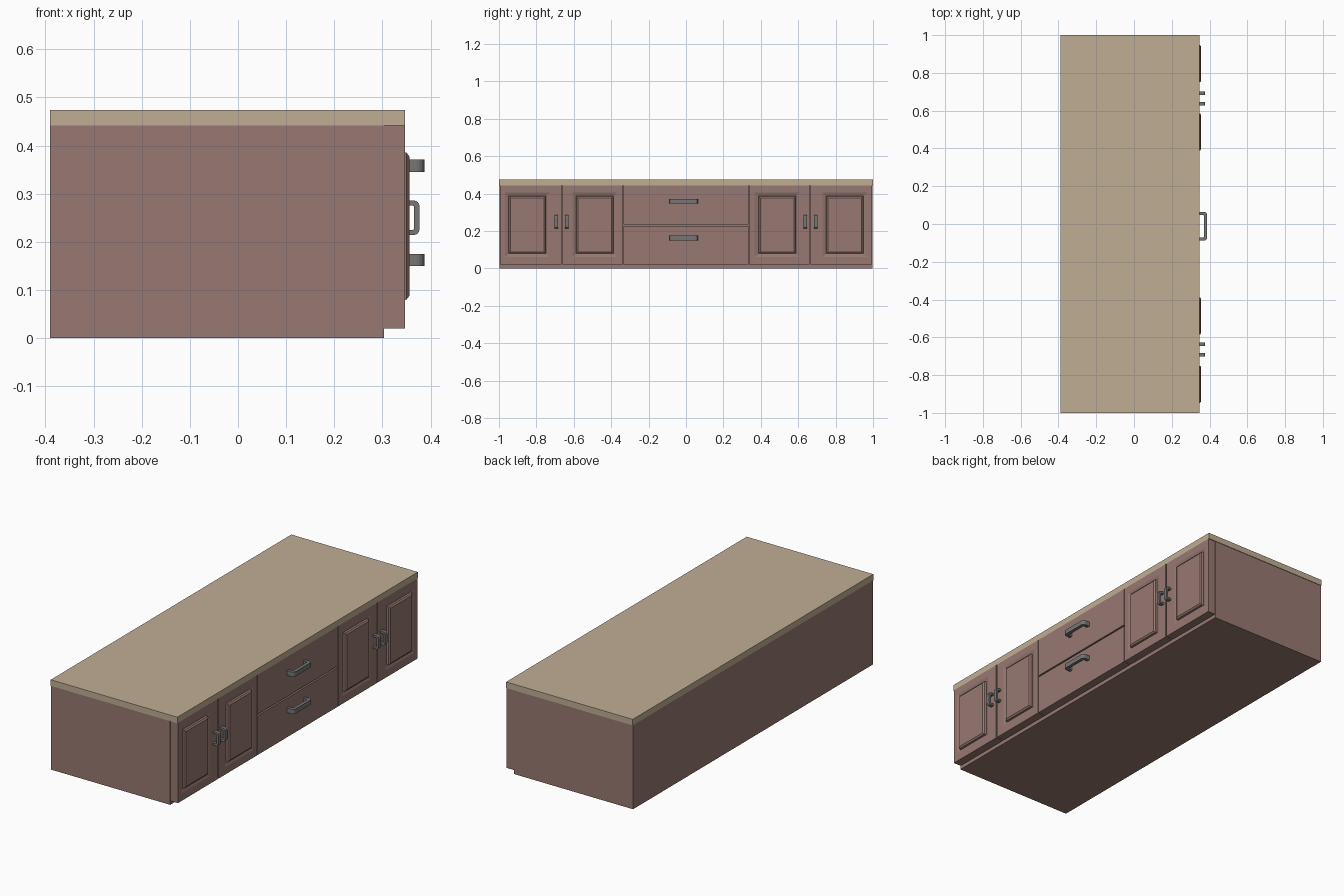
import bpy, bmesh, math

if "Cube" in bpy.data.objects:
    bpy.data.objects.remove(bpy.data.objects["Cube"])


def material(name, rgb):
    m = bpy.data.materials.new(name)
    m.diffuse_color = (*rgb, 1)
    m.use_nodes = True
    m.node_tree.nodes["Principled BSDF"].inputs["Base Color"].default_value = m.diffuse_color
    return m


WOOD = material("painted_wood", (0.31, 0.19, 0.165))
TOP = material("worktop", (0.53, 0.42, 0.30))
METAL = material("metal", (0.18, 0.18, 0.18))


def finish(bm, name, mat):
    bmesh.ops.recalc_face_normals(bm, faces=bm.faces)
    me = bpy.data.meshes.new(name)
    bm.to_mesh(me)
    bm.free()
    ob = bpy.data.objects.new(name, me)
    bpy.context.collection.objects.link(ob)
    me.materials.append(mat)
    return ob


def rings(name, mat, loops):
    """Skin nested rectangles (x, y0, y1, z0, z1) from back to front."""
    bm = bmesh.new()
    prev = None
    for x, y0, y1, z0, z1 in loops:
        cur = [bm.verts.new((x, y, z)) for y, z in
               ((y0, z0), (y1, z0), (y1, z1), (y0, z1))]
        if prev is None:
            bm.faces.new(cur)
        else:
            for i in range(4):
                j = (i + 1) % 4
                bm.faces.new((prev[i], prev[j], cur[j], cur[i]))
        prev = cur
    bm.faces.new(prev)
    return finish(bm, name, mat)


def box(name, mat, x0, x1, *r):
    return rings(name, mat, [(x0, *r), (x1, *r)])


def handle(name, y, z, length, reach, thick, width, vertical):
    """U-shaped flat bar with rounded corners, standing on the front face."""
    x0, h, rad = 0.346, length / 2, 0.4 * reach

    def arc(half, depth, r):
        pts = [(0, half)]
        for k in range(5):
            a = math.pi / 2 * (1 - k / 4)
            pts.append((depth - r + r * math.cos(a), half - r + r * math.sin(a)))
        return pts + [(d, -s) for d, s in reversed(pts)]

    outer = arc(h, reach, rad)
    inner = arc(h - thick, reach - thick, max(rad - thick, 0.003))
    bm = bmesh.new()
    secs = []
    for (d0, s0), (d1, s1) in zip(outer, inner):
        sec = []
        for d, s, w in ((d0, s0, -1), (d0, s0, 1), (d1, s1, 1), (d1, s1, -1)):
            w *= width / 2
            co = (x0 + d, y + w, z + s) if vertical else (x0 + d, y + s, z + w)
            sec.append(bm.verts.new(co))
        secs.append(sec)
    for a, b in zip(secs, secs[1:]):
        for i in range(4):
            j = (i + 1) % 4
            bm.faces.new((a[i], a[j], b[j], b[i]))
    bm.faces.new(secs[0])
    bm.faces.new(secs[-1])
    return finish(bm, name, METAL)


# carcass and worktop
box("cabinet_body", WOOD, -0.39, 0.303, -0.997, 0.997, 0, 0.442)
box("worktop", TOP, -0.39, 0.347, -1, 1, 0.442, 0.474)

# doors with a sunken moulding around a raised panel
for side in (-1, 1):
    for label, a, b, c in (("outer", 0.666, 0.995, 0.849), ("inner", 0.338, 0.659, 0.487)):
        def span(h):
            return sorted((side * (c - h), side * (c + h)))
        edge = sorted((side * a, side * b))
        rings(f"{label}_door", WOOD, [
            (0.303, *edge, 0.02, 0.442),
            (0.347, *edge, 0.02, 0.442),
            (0.347, *span(0.120), 0.06, 0.405),
            (0.341, *span(0.100), 0.078, 0.387),
            (0.350, *span(0.098), 0.080, 0.385),
            (0.356, *span(0.090), 0.088, 0.377)])
    for y in (0.637, 0.693):
        handle("door_handle", side * y, 0.25, 0.072, 0.031, 0.011, 0.019, True)

# two middle drawers
for z0, z1, zh in ((0.02, 0.226, 0.162), (0.234, 0.442, 0.358)):
    box("drawer", WOOD, 0.303, 0.347, -0.334, 0.334, z0, z1)
    handle("drawer_handle", -0.012, zh, 0.152, 0.041, 0.017, 0.025, False)
